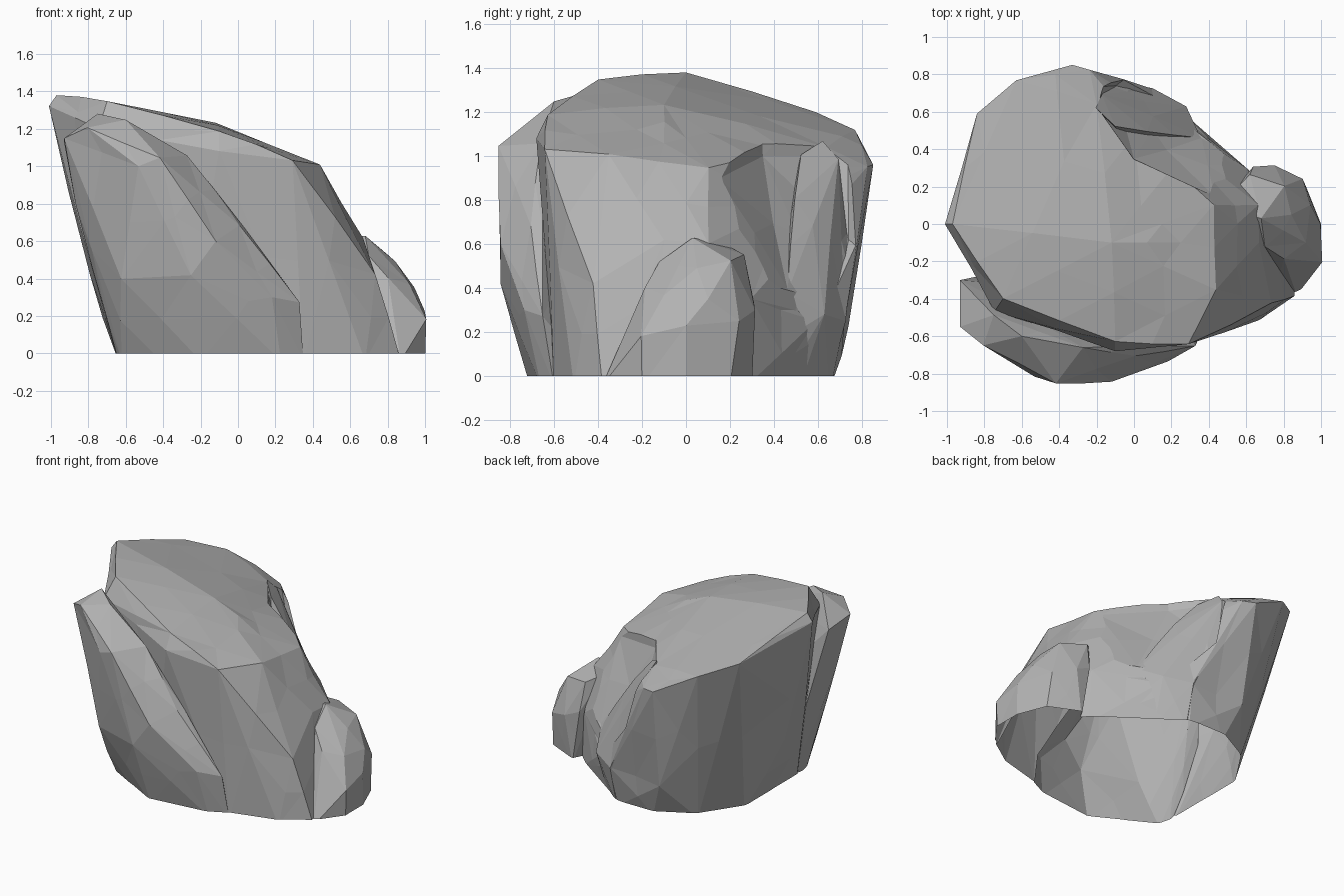
import bpy
import bmesh
import random
from mathutils import Vector

random.seed(4)
SINK = -0.04  # footings run below ground before being trimmed flat

if "Cube" in bpy.data.objects:
    bpy.data.objects.remove(bpy.data.objects["Cube"], do_unlink=True)


def stone_material():
    mat = bpy.data.materials.new("stone_grey")
    mat.use_nodes = True
    colour = (0.45, 0.45, 0.45, 1)
    mat.diffuse_color = colour
    shader = next(n for n in mat.node_tree.nodes if n.type == "BSDF_PRINCIPLED")
    shader.inputs["Base Color"].default_value = colour
    shader.inputs["Roughness"].default_value = 0.9
    return mat


def chipped_rock(name, corners, footing, roughness, longest):
    """Closed rock spanning its corner points, broken into irregular facets."""
    bm = bmesh.new()
    for point in corners:
        bm.verts.new(point)
    for x, y in footing:
        bm.verts.new((x, y, SINK))
    bmesh.ops.convex_hull(bm, input=bm.verts[:])
    loose = [v for v in bm.verts if not v.link_faces]
    bmesh.ops.delete(bm, geom=loose, context="VERTS")

    # split the long edges and push the new points about a little
    original = set(bm.verts)
    long_edges = [e for e in bm.edges if e.calc_length() > longest]
    bmesh.ops.subdivide_edges(bm, edges=long_edges, cuts=1)
    bmesh.ops.triangulate(bm, faces=bm.faces[:])
    bm.normal_update()
    for v in bm.verts:
        if v not in original and v.co.z > 0:
            v.co += v.normal * random.uniform(-0.3, 1) * roughness
    bmesh.ops.recalc_face_normals(bm, faces=bm.faces[:])

    mesh = bpy.data.meshes.new(name)
    bm.to_mesh(mesh)
    bm.free()
    obj = bpy.data.objects.new(name, mesh)
    bpy.context.scene.collection.objects.link(obj)
    return obj


# Main leaning mass: sloping top, undercut side, long shoulder
boulder = chipped_rock(
    "boulder",
    [
        # top surface
        (-.97, 0, 1.38), (-.7, -.4, 1.35), (-.12, -.1, 1.23), (.25, -.1, 1.06),
        (-.1, -.63, 1.19), (.29, -.64, 1.03), (.43, -.35, 1), (.42, .1, .94),
        (.2, .3, .99), (-.2, .64, 1.04), (-.24, .82, .95), (-.33, .85, .96),
        (-.42, .8, 1.05), (-.63, .77, 1.12), (-.84, .59, 1.2), (-.87, .38, 1.26),
        # chipped rim
        (-1, 0, 1.32), (-.74, -.46, 1.2), (-.1, -.67, 1.08),
        # flanks
        (-.87, .05, .75), (-.79, 0, .42), (-.4, .74, .57), (-.3, .73, .23),
        (.1, .71, .25), (.26, .58, .25), (.67, -.1, .62), (.66, .1, .6),
        (.6, .29, .35), (.73, -.42, .42),
    ],
    [(-.64, -.35), (-.64, .25), (-.46, .52), (-.2, .66), (.08, .66),
     (.26, .52), (.62, .28), (.8, .1), (.87, -.38), (.68, -.51),
     (.35, -.6), (-.3, -.55)],
    roughness=0.014, longest=0.4,
)

# Hollow broken out of the back corner
hollow_cutter = chipped_rock(
    "hollow_cutter",
    [
        # mouth above the top surface
        (-.17, .73, 1.3), (-.2, .62, 1.3), (0, .34, 1.3), (.24, .29, 1.3),
        (.46, .14, 1.3), (.9, .5, 1.3), (.4, 1.1, 1.3),
        # lip
        (-.16, .73, .98), (-.19, .62, 1), (0, .35, 1), (.24, .29, .95),
        (.43, .16, .9),
        # sloping floor
        (.1, .45, .76), (.36, .46, .4), (.2, .66, .3), (-.1, .74, .62),
        (.62, .32, .4), (.9, .7, .4), (.4, 1.1, .3),
    ],
    [],
    roughness=0.012, longest=0.5,
)

# Slab leaning against the front
front_slab = chipped_rock(
    "front_slab",
    [
        (-.93, -.55, 1.15), (-.93, -.3, 1.13), (-.75, -.49, 1.27),
        (-.6, -.6, 1.25), (-.27, -.66, 1.06), (-.8, -.64, 1.2),
        (-.53, -.81, 1), (-.42, -.84, 1.04), (-.12, -.84, .6),
        (-.25, -.83, .42), (-.62, -.69, .4), (0, -.7, .68),
        (.32, -.65, .27), (.18, -.73, .3), (-.78, -.42, .45),
    ],
    [(.35, -.6), (.23, -.66), (-.2, -.71), (-.62, -.48), (-.64, -.4),
     (-.6, -.25), (.2, -.4)],
    roughness=0.014, longest=0.45,
)

# Broken ridge stepping down through the hollow
back_ridge = chipped_rock(
    "back_ridge",
    [
        (-.2, .62, 1.06), (-.17, .68, .98), (-.13, .74, .66), (-.1, .52, 1.01),
        (.06, .5, .8), (.1, .73, .25), (.27, .62, .28), (.36, .46, .38),
    ],
    [(.1, .65), (.26, .52), (.34, .44), (0, .3)],
    roughness=0.015, longest=0.35,
)

# Small rock at the foot of the shoulder
foot_rock = chipped_rock(
    "foot_rock",
    [
        (.53, .17, .6), (.56, .06, .6), (.62, .26, .55), (.68, .03, .63),
        (.84, .05, .49), (.8, .2, .52), (.94, .1, .35), (1, 0, .23),
        (1, -.2, .18), (.8, -.18, .4), (.92, -.1, .37), (.75, .31, .3),
        (.9, .24, .25), (.64, .3, .35), (.7, -.12, .52),
    ],
    [(1, 0), (1, -.2), (.87, -.38), (.92, .2), (.7, .3), (.6, .1)],
    roughness=0.01, longest=0.35,
)

# Carve the hollow, then fuse the rocks into one shell
steps = [
    (hollow_cutter, "DIFFERENCE"), (front_slab, "UNION"),
    (back_ridge, "UNION"), (foot_rock, "UNION"),
]
for rock, operation in steps:
    rock.hide_render = True
    mod = boulder.modifiers.new(rock.name, "BOOLEAN")
    mod.operation = operation
    mod.solver = "EXACT"
    mod.object = rock
graph = bpy.context.evaluated_depsgraph_get()
shell = bpy.data.meshes.new_from_object(boulder.evaluated_get(graph))
boulder.modifiers.clear()
for rock, operation in steps:
    bpy.data.objects.remove(rock, do_unlink=True)

# Trim flat at the ground, leaving the underside open
bm = bmesh.new()
bm.from_mesh(shell)
bmesh.ops.bisect_plane(
    bm, geom=bm.verts[:] + bm.edges[:] + bm.faces[:],
    plane_co=Vector((0, 0, 0)), plane_no=Vector((0, 0, 1)), clear_inner=True,
)
for face in bm.faces:
    face.smooth = False
    face.material_index = 0
bm.to_mesh(shell)
bm.free()
shell.materials.clear()
shell.materials.append(stone_material())
boulder.data = shell
